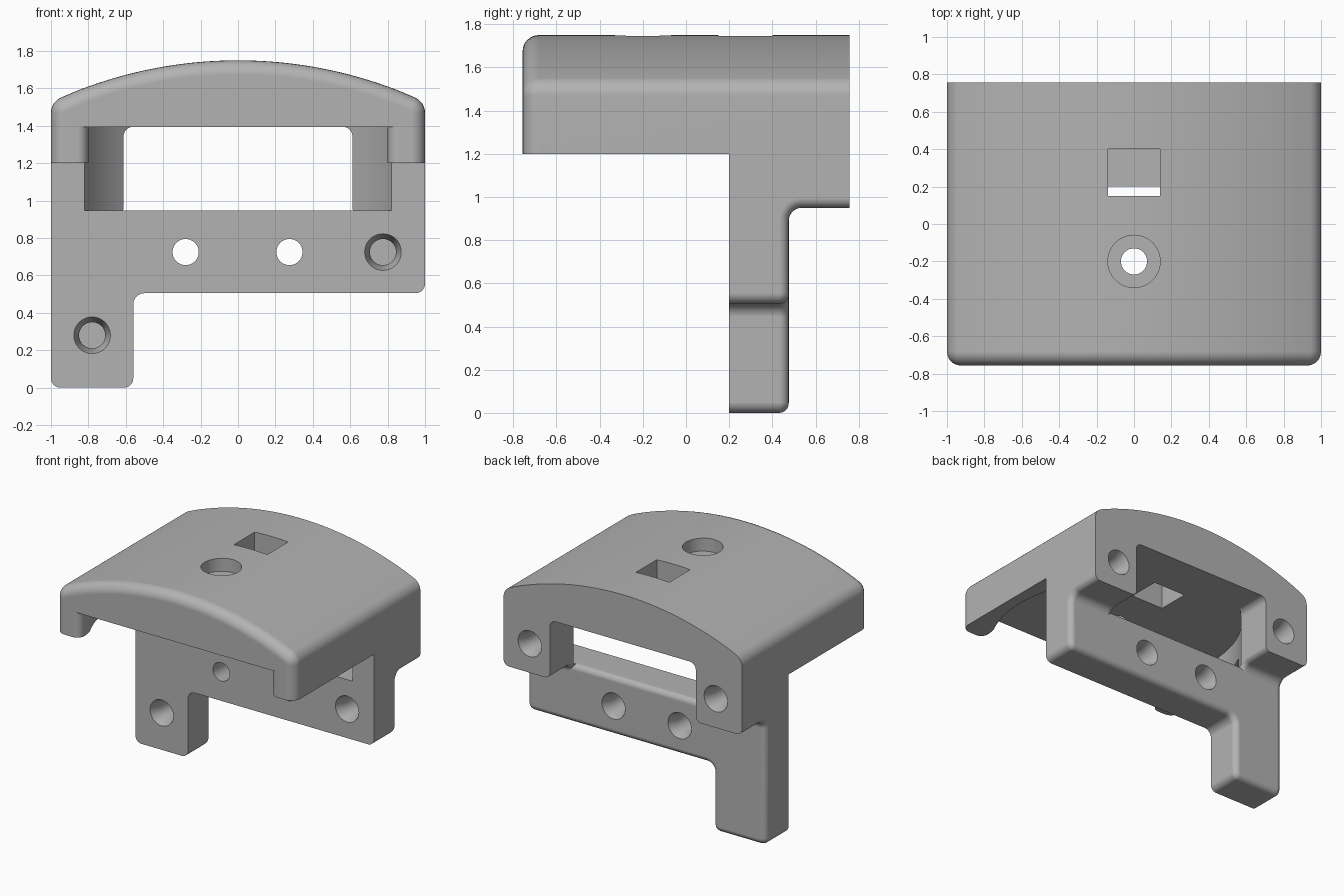
import bpy, bmesh, math
from mathutils import Vector

cube = bpy.data.objects.get("Cube")
if cube:
    bpy.data.objects.remove(cube, do_unlink=True)

grey = bpy.data.materials.new("light_grey")
grey.use_nodes = True
grey.diffuse_color = (0.45, 0.45, 0.45, 1)
grey.node_tree.nodes["Principled BSDF"].inputs["Base Color"].default_value = grey.diffuse_color

HALF_Y = 0.757      # half depth of the cap
PLATE_FRONT, PLATE_BACK = 0.2, 0.476
SHELF, CEILING = 0.948, 1.394


def rounded(points, steps=8):
    """Turn (u, v, radius) corners into an outline with filleted corners."""
    out = []
    for i, (u, v, r) in enumerate(points):
        p = Vector((u, v))
        if r == 0:
            out.append(p)
            continue
        a = (Vector(points[i - 1][:2]) - p).normalized()
        b = (Vector(points[(i + 1) % len(points)][:2]) - p).normalized()
        half = a.angle(b) / 2
        c = p + (a + b).normalized() * r / math.sin(half)
        s, e = p + a * r / math.tan(half) - c, p + b * r / math.tan(half) - c
        out += [c + s.lerp(e, k / steps).normalized() * r for k in range(steps + 1)]
    return out


def finish(bm, name):
    bmesh.ops.recalc_face_normals(bm, faces=bm.faces)
    mesh = bpy.data.meshes.new(name)
    bm.to_mesh(mesh)
    bm.free()
    mesh.materials.append(grey)
    obj = bpy.data.objects.new(name, mesh)
    bpy.context.scene.collection.objects.link(obj)
    return obj


def prism(name, outline, axis, start, end, bevel=0, pick=None):
    """Extrude an outline along an axis and round the edges chosen by pick."""
    def place(p, t):
        co = list(p)
        co.insert("xyz".index(axis), t)
        return co
    bm = bmesh.new()
    face = bm.faces.new([bm.verts.new(place(p, start)) for p in outline])
    new = bmesh.ops.extrude_face_region(bm, geom=[face])["geom"]
    shift = Vector(place((0, 0), end - start))
    bmesh.ops.translate(bm, vec=shift, verts=[g for g in new if isinstance(g, bmesh.types.BMVert)])
    bmesh.ops.recalc_face_normals(bm, faces=bm.faces)
    if bevel:
        edges = [e for e in bm.edges if pick(*[v.co for v in e.verts])]
        bmesh.ops.bevel(bm, geom=edges, offset=bevel, segments=6, profile=0.5,
                        affect='EDGES', clamp_overlap=False)
    return finish(bm, name)


def lathe(name, profile, loc, direction, sides=40):
    """Solid of revolution from (radius, depth) pairs, starting at loc."""
    turn = Vector(direction).to_track_quat('Z', 'Y')
    bm = bmesh.new()
    rings = []
    for r, d in profile:
        angles = [math.tau * k / sides for k in range(sides)]
        rings.append([bm.verts.new(Vector(loc) + turn @ Vector((r * math.cos(a), r * math.sin(a), d)))
                      for a in angles])
    for lo, hi in zip(rings, rings[1:]):
        for k in range(sides):
            n = (k + 1) % sides
            bm.faces.new((lo[k], lo[n], hi[n], hi[k]))
    bm.faces.new(rings[0])
    bm.faces.new(rings[-1])
    return finish(bm, name)


def combine(target, tool, operation):
    mod = target.modifiers.new("combine", 'BOOLEAN')
    mod.operation, mod.object, mod.solver = operation, tool, 'EXACT'
    bpy.context.view_layer.objects.active = target
    bpy.ops.object.modifier_apply(modifier=mod.name)
    bpy.data.objects.remove(tool, do_unlink=True)


def on(index, value):
    return lambda *cos: all(abs(c[index] - value) < 1e-4 for c in cos)


# Arched cap with a rounded front rim
def arch(x):
    return 1.75 - 2.36 + math.sqrt(2.36 ** 2 - x * x)


crown = [(0.88 * k / 20, arch(0.88 * k / 20), 0) for k in range(20, -21, -1)]
cap_outline = rounded([(-1, 1.2, 0), (1, 1.2, 0), (1, arch(1), 0.09)] + crown + [(-1, arch(1), 0.09)])
front, base = on(1, -HALF_Y), on(2, 1.2)
body = prism("bracket_body", cap_outline, "y", -HALF_Y, HALF_Y, 0.075,
             lambda a, b: front(a, b) and not base(a, b))

# Mounting plate with one long foot
plate = prism("mounting_plate",
              rounded([(-1, 0, 0.05), (-0.56, 0, 0.05), (-0.56, 0.505, 0.06),
                       (1, 0.505, 0.05), (1, 0.95, 0), (-1, 0.95, 0)]),
              "y", PLATE_FRONT, PLATE_BACK, 0.045, on(1, PLATE_BACK))

# Rear pads, blended into the plate by a concave fillet
pad_outline = rounded([(HALF_Y, 1.3, 0), (HALF_Y, 0.95, 0), (PLATE_BACK, 0.95, 0.06),
                       (PLATE_BACK, 0.8, 0), (PLATE_FRONT, 0.8, 0), (PLATE_FRONT, 1.3, 0)])


def pad_edge(a, b):
    low = max(a.z, b.z) < 0.951 and min(a.y, b.y) > PLATE_BACK - 0.001
    return low and abs(a.x - b.x) < 1e-4


for side in (-1, 1):
    pad = prism("rear_pad", pad_outline, "x", side * 0.61, side, 0.045, pad_edge)
    combine(plate, pad, 'UNION')
combine(body, plate, 'UNION')

# Round cavity, flared front opening and rear window
cutters = [lathe("cavity", [(0.912, SHELF), (0.912, CEILING)], (0, -0.2, 0), (0, 0, 1), 96)]
flare = [(0.86 - 0.06 * math.sin(k * math.pi / 12), -0.697 - 0.06 * math.cos(k * math.pi / 12))
         for k in range(7)]
half = [(0.86, -0.9)] + flare + [(0.805, -0.645), (0.815, -0.61), (0.83, -0.575)]
cutters.append(prism("front_opening", half + [(-x, y) for x, y in reversed(half)], "z", SHELF, CEILING))
cutters.append(prism("rear_window",
                     rounded([(-0.612, SHELF, 0), (0.612, SHELF, 0),
                              (0.612, CEILING, 0.05), (-0.612, CEILING, 0.05)]),
                     "y", 0.4, 0.9))

# Square slot and counterbored hole through the crown
cutters.append(prism("square_slot", [(-0.14, 0.15), (0.14, 0.15), (0.14, 0.4), (-0.14, 0.4)], "z", 1.3, 1.9))
cutters.append(lathe("crown_hole", [(0.14, -0.1), (0.14, 0.1), (0.07, 0.1), (0.07, 0.5)],
                     (0, -0.2, 1.75), (0, 0, -1)))


# Countersunk screw holes
def screw_hole(x, y, z, direction, depth):
    profile = [(0.098, -0.05), (0.098, 0), (0.07, 0.08), (0.07, depth)]
    cutters.append(lathe("screw_hole", profile, (x, y, z), (0, direction, 0)))


screw_hole(0.775, PLATE_FRONT, 0.725, 1, 0.2)
screw_hole(-0.78, PLATE_FRONT, 0.28, 1, 0.2)
for x in (-0.28, 0.275):
    screw_hole(x, PLATE_BACK, 0.725, -1, 0.4)
for x in (-0.78, 0.78):
    screw_hole(x, HALF_Y, 1.17, -1, 0.2)

for cutter in cutters:
    combine(body, cutter, 'DIFFERENCE')

# Smooth curves, crisp edges
bpy.ops.object.select_all(action='DESELECT')
body.select_set(True)
bpy.context.view_layer.objects.active = body
bpy.ops.object.shade_smooth_by_angle(angle=math.radians(30))
weighted = body.modifiers.new("even_shading", 'WEIGHTED_NORMAL')
weighted.keep_sharp = True
